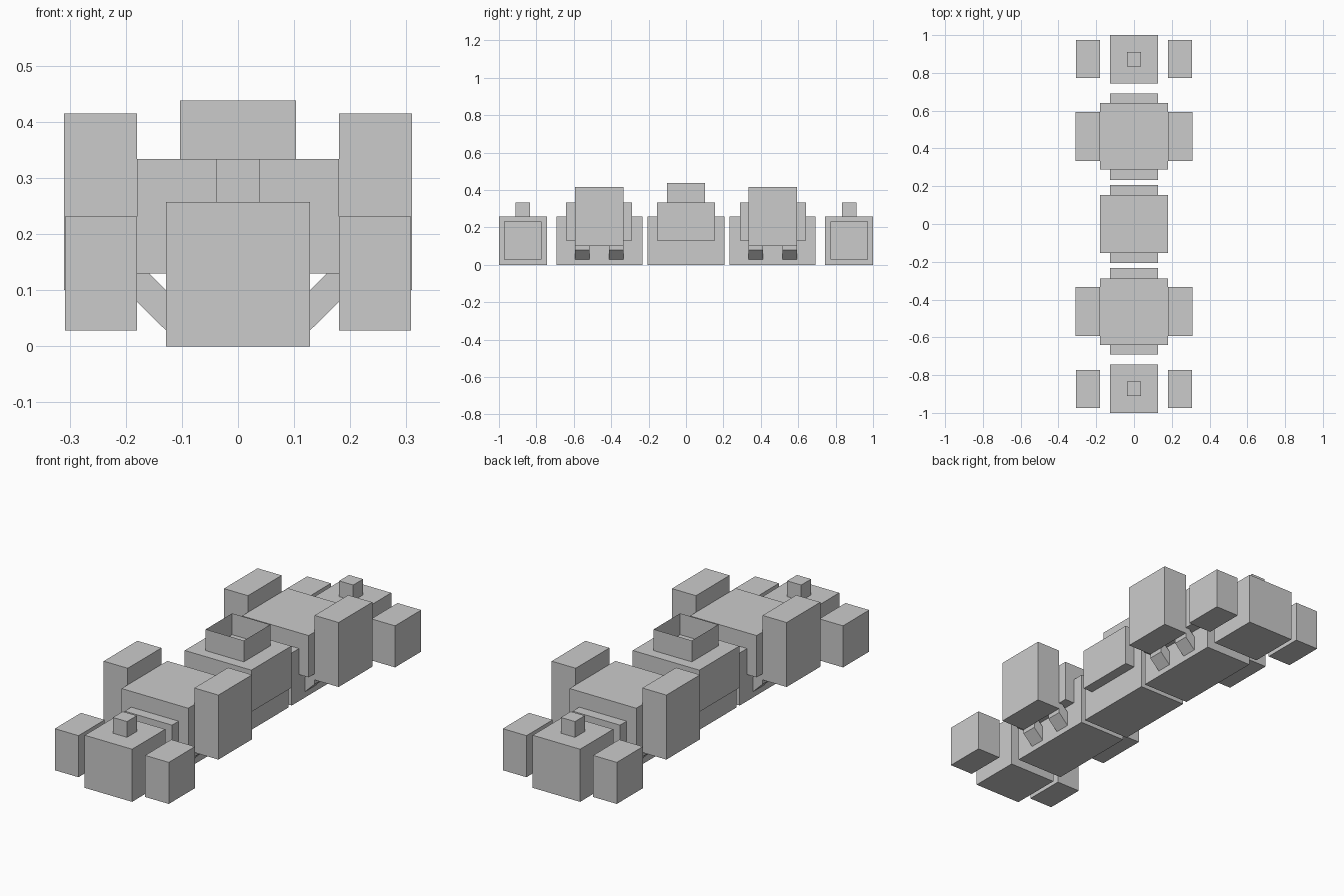
import bpy, bmesh

if "Cube" in bpy.data.objects:
    bpy.data.objects.remove(bpy.data.objects["Cube"])

def mesh_obj(name, verts, faces):
    me = bpy.data.meshes.new(name)
    bm = bmesh.new()
    vs = [bm.verts.new(v) for v in verts]
    for f in faces:
        bm.faces.new([vs[i] for i in f])
    bmesh.ops.recalc_face_normals(bm, faces=bm.faces[:])
    bm.to_mesh(me)
    bm.free()
    ob = bpy.data.objects.new(name, me)
    bpy.context.collection.objects.link(ob)
    return ob

SIDES = [(0, 1, 5, 4), (1, 2, 6, 5), (2, 3, 7, 6), (3, 0, 4, 7)]
CAPS = [(3, 2, 1, 0), (4, 5, 6, 7)]

def box(name, x, y, z, open_ends=False):
    # x, y, z are (min, max) pairs
    x, y = sorted(x), sorted(y)
    verts = [(a, b, c) for c in z for a, b in
             ((x[0], y[0]), (x[1], y[0]), (x[1], y[1]), (x[0], y[1]))]
    return mesh_obj(name, verts, SIDES + ([] if open_ends else CAPS))

def strut(name, sx, y):
    # slanted bar joining the base to a side block
    prof = [(0.128, 0.028), (0.18, 0.079), (0.18, 0.151), (0.128, 0.1)]
    verts = [(sx * px, yy, pz) for yy in y for px, pz in prof]
    return mesh_obj(name, verts, SIDES + CAPS)

BASE_X, BODY_X = (-0.128, 0.128), (-0.18, 0.18)
BASE_Z, BODY_Z = (0, 0.257), (0.13, 0.334)

# Centre section with open-topped collar
box("centre_base", BASE_X, (-0.207, 0.207), BASE_Z)
box("centre_body", BODY_X, (-0.154, 0.154), BODY_Z)
box("centre_collar", (-0.103, 0.103), (-0.102, 0.102), (0.334, 0.438), open_ends=True)

for sy, end in ((-1, "front"), (1, "back")):
    def ys(a, b):
        return sorted((sy * a, sy * b))
    # Middle section
    box(end + "_mid_base", BASE_X, ys(0.232, 0.692), BASE_Z)
    box(end + "_mid_body", BODY_X, ys(0.288, 0.641), BODY_Z)
    # End section with knob
    box(end + "_end_block", BASE_X, ys(0.744, 1.0), BASE_Z)
    box(end + "_end_knob", (-0.038, 0.038), ys(0.835, 0.911), (0.257, 0.334))
    for sx, side in ((-1, "left"), (1, "right")):
        tag = end + "_" + side
        # Side blocks
        box(tag + "_mid_side_block", (sx * 0.18, sx * 0.31), ys(0.334, 0.594), (0.1, 0.415))
        box(tag + "_end_side_block", (sx * 0.18, sx * 0.308), ys(0.772, 0.974), (0.028, 0.231))
        # Struts
        strut(tag + "_inner_strut", sx, ys(0.334, 0.412))
        strut(tag + "_outer_strut", sx, ys(0.516, 0.594))
